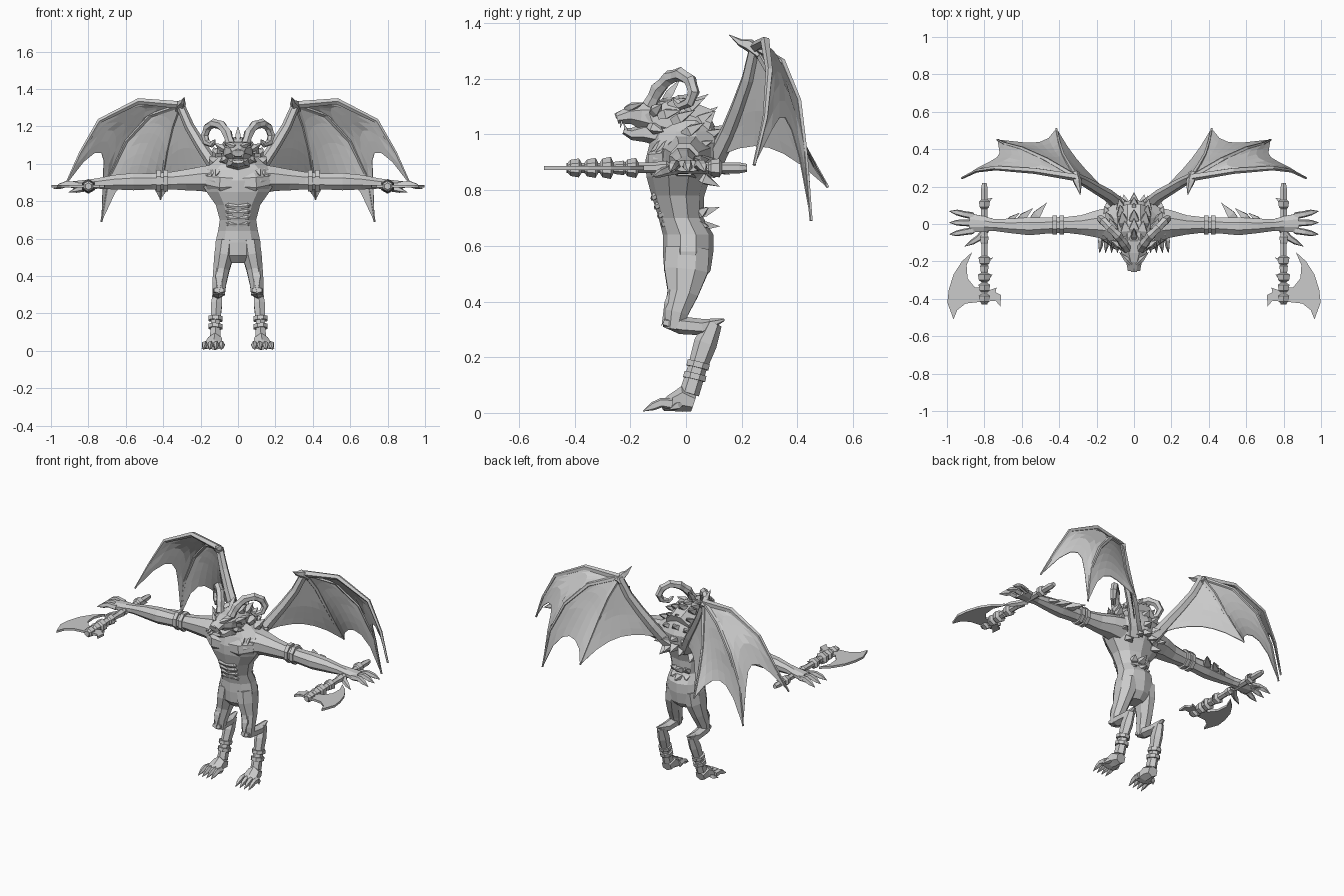
import bpy, bmesh, math
from mathutils import Vector as V

grey = bpy.data.materials.new("stone grey")
grey.diffuse_color = (0.6, 0.6, 0.6, 1)


def finish(bm, name, mirror=True, thick=0):
    bmesh.ops.remove_doubles(bm, verts=bm.verts, dist=0.0005)
    bmesh.ops.recalc_face_normals(bm, faces=bm.faces)
    me = bpy.data.meshes.new(name)
    bm.to_mesh(me)
    bm.free()
    me.materials.append(grey)
    ob = bpy.data.objects.new(name, me)
    bpy.context.collection.objects.link(ob)
    if thick:
        m = ob.modifiers.new("thickness", 'SOLIDIFY')
        m.thickness, m.offset = thick, 0
    if mirror:
        m = ob.modifiers.new("mirror", 'MIRROR')
        m.use_mirror_merge = False
    return ob


def add_tube(bm, pts, n=6, side=(1, 0, 0)):
    """Loft of elliptical rings; each point is x, y, z, radius along side, other radius."""
    c = [V(p[:3]) for p in pts]
    rings = []
    for i, p in enumerate(pts):
        t = (c[min(i + 1, len(c) - 1)] - c[max(i - 1, 0)]).normalized()
        u = V(side) - t * V(side).dot(t)
        if u.length < 0.05:
            u = t.orthogonal()
        u.normalize()
        v = t.cross(u)
        a, b = p[3], p[-1]
        rings.append([bm.verts.new(c[i] + u * a * math.cos(k) + v * b * math.sin(k))
                      for k in [(j + .5) * math.tau / n for j in range(n)]])
    for r, s in zip(rings, rings[1:]):
        for j in range(n):
            bm.faces.new((r[j], r[j - 1], s[j - 1], s[j]))
    bm.faces.new(rings[0])
    bm.faces.new(rings[-1])


def tubes(name, paths, n=6, side=(1, 0, 0), mirror=True):
    bm = bmesh.new()
    for p in paths:
        add_tube(bm, p, n, side)
    return finish(bm, name, mirror)


def spike(base, tip, a, b=None):
    """Leaf-shaped spike, fattest a third of the way along."""
    base, tip = V(base), V(tip)
    b = b or a
    return [(*base, a * .7, b * .7), (*base.lerp(tip, .35), a, b), (*tip, .0004, .0004)]


# torso: height, front, back, half width
body = [(.47, -.04, .05, .05), (.51, -.075, .085, .115), (.58, -.08, .095, .122),
        (.64, -.08, .095, .108), (.70, -.095, .06, .098), (.78, -.12, .062, .12),
        (.85, -.138, .085, .17), (.91, -.14, .115, .205), (.97, -.125, .125, .185),
        (1.01, -.11, .11, .13), (1.05, -.08, .09, .09)]
bm = bmesh.new()
rings = []
for z, f, k, w in body:
    rings.append([bm.verts.new((w * math.cos(a) * 1.04, (f + k) / 2 + (k - f) / 2 * math.sin(a) * 1.04, z))
                  for a in [(j + .5) * math.tau / 10 for j in range(10)]])
for r, s in zip(rings, rings[1:]):
    for j in range(10):
        bm.faces.new((r[j - 1], r[j], s[j], s[j - 1]))
bm.faces.new(rings[0])
bm.faces.new(rings[-1])
finish(bm, "torso", False)

# belly ridges and chest plates
tubes("belly_ridges", [[(0, -.086 - .012 * i, .675 + .032 * i, .006, .01),
                        (.05, -.08 - .012 * i, .68 + .032 * i, .01, .014),
                        (.085, -.045 - .01 * i, .695 + .032 * i, .004, .004)] for i in range(4)], 5, (0, 1, 0))
tubes("chest_muscles", [[(.02, -.12, .9, .02, .045), (.09, -.116, .9, .026, .055),
                         (.16, -.07, .91, .02, .045)]], 6, (0, 1, 0))

# head with muzzle, open jaw, brow, ears, fangs
tubes("head", [[(0, .08, 1.01, .09, .085), (0, -.02, 1.045, .095, .09), (0, -.10, 1.06, .085, .07),
                (0, -.16, 1.068, .072, .052), (0, -.20, 1.07, .045, .036), (0, -.248, 1.058, .036, .02)]], 8, mirror=False)
tubes("jaw", [[(0, -.08, 1.0, .075, .045), (0, -.15, 1.008, .062, .035), (0, -.195, 1.002, .045, .022),
               (0, -.225, 1.012, .034, .01)]], 6, mirror=False)
tubes("brow_and_ears", [spike((.015, -.215, 1.092), (.08, -.15, 1.115), .016),
                        spike((.07, -.12, 1.075), (.128, -.085, 1.11), .016, .024),
                        spike((.055, -.13, 1.03), (.1, -.08, 1.01), .024)], 5)
tubes("fangs", [spike((.024, -.212, 1.01), (.027, -.225, 1.042), .007),
                spike((.026, -.23, 1.05), (.026, -.236, 1.024), .006)], 4)
tubes("nose", [[(0, -.23, 1.075, .022, .012), (0, -.254, 1.066, .018, .01)]], 6, mirror=False)

# curled horns, with alternate radii for the growth ridges
path = [(.04, -.13, 1.105), (.058, -.1, 1.165), (.088, -.06, 1.205), (.13, -.02, 1.217), (.162, .015, 1.195),
        (.178, .028, 1.152), (.168, .012, 1.115), (.14, -.02, 1.103), (.122, -.045, 1.128)]
horn = []
for i in range(len(path) - 1):
    p, q = V(path[i]), V(path[i + 1])
    r = .028 * (1 - (i / 9) ** 2 * .7)
    horn += [(*p, r), (*p.lerp(q, .5), r * .84)]
horn.append((*path[-1], .003))
tubes("horn", [horn], 6, (.6, -.7, 0))

# mane of overlapping tufts from crown to back
tufts = []
for y, z, w, dy, dz in ((-.10, 1.105, .06, .07, .03), (-.05, 1.115, .10, .08, .03), (.0, 1.095, .13, .08, .05),
                        (.04, 1.05, .15, .075, .05), (.075, 1.0, .16, .07, .035), (.09, .945, .15, .075, .0),
                        (.09, .90, .11, .08, -.03)):
    for j in range(-2, 3):
        x, drop = w * j / 2 * .8, .012 * j * j
        tufts.append(spike((x, y - drop, z - drop), (x * 1.25, y + dy - drop, z + dz - drop * 1.2), .036, .024))
tufts.append(spike((0, -.08, 1.12), (0, -.02, 1.2), .02))
for s in (-1, 1):
    for i in range(4):
        tufts.append(spike((s * (.10 + .025 * i), -.085 + .025 * i, .975), (s * (.12 + .025 * i), -.13 + .02 * i, .935), .02, .015))
tubes("mane", tufts, 4, mirror=False)
tubes("lower_back_tufts", [spike((x, .04, z), (x * 1.4, .122 - abs(x), z + dz), .03, .022)
                           for x in (-.04, 0, .04) for z, dz in ((.675, -.005), (.71, .03))], 4, mirror=False)

# arms, bands and elbow fur
tubes("arm", [[(.12, 0, .92, .1, .085), (.2, 0, .92, .078, .07), (.28, -.005, .914, .056, .06),
               (.36, -.005, .91, .046, .05), (.46, -.008, .906, .046, .046), (.56, -.012, .905, .052, .05),
               (.66, -.01, .902, .042, .042), (.75, -.005, .895, .034, .03), (.80, 0, .89, .044, .028),
               (.88, .005, .887, .056, .022)]], 8, (0, 1, 0))
tubes("arm_band", [[(x - .012, -.005, .91, .056, .062), (x + .012, -.005, .91, .056, .062)] for x in (.385, .425)], 8, (0, 1, 0))
tubes("arm_fur", [spike((.55, .015, .905), (.465, .115, .91), .03, .026),
                  spike((.62, .015, .905), (.54, .085, .91), .026, .024),
                  spike((.68, .01, .9), (.61, .06, .905), .02, .016),
                  spike((.84, .03, .89), (.93, .075, .885), .018)], 4)

# clawed fingers and thumb
tubes("fingers", [[(.86, y, .887, .02), (.915, y * 1.25, .894, .018), (.95, y * 1.45, .882, .016), (.988, y * 1.6, .866, .001)]
                  for y in (-.035, .005, .043)] +
      [[(.79, -.03, .878, .02), (.83, -.075, .868, .018), (.865, -.097, .86, .015), (.905, -.12, .848, .001)]], 5, (0, 0, 1))

# reverse-jointed legs
tubes("thigh", [[(.065, .005, .59, .055, .085), (.075, .0, .51, .056, .085), (.09, -.012, .43, .046, .06),
                 (.1, -.035, .36, .04, .046), (.102, -.045, .30, .034, .034)]], 8)
tubes("shin", [[(.102, -.08, .325, .03, .016), (.104, -.02, .315, .036, .032), (.108, .06, .308, .034, .03),
                (.11, .138, .335, .012, .004)]], 6)
tubes("hind_shank", [[(.11, .1, .322, .026, .03), (.114, .07, .25, .034, .042), (.12, .04, .16, .028, .034),
                      (.122, .012, .07, .032, .036)]], 6)
tubes("knee_guard", [spike((.1, -.05, .44), (.102, -.088, .31), .028, .02)], 4)
tubes("ankle_band", [[(.12, .046 - i * .012, .183 - .042 * i, .04, .044), (.121, .041 - i * .012, .162 - .042 * i, .04, .044)]
                     for i in range(2)], 8)
tubes("foot", [[(.122, .028, .036, .034, .032), (.124, -.015, .05, .042, .046), (.128, -.055, .034, .052, .03),
                (.13, -.085, .022, .05, .016)]], 6)
tubes("toe", [[(x, -.05, .032, .016, .022), (x * 1.02, -.09, .036, .016, .018), (x * 1.03, -.118, .024, .013, .016),
               (x * 1.05, -.155, .006, .001, .001)] for x in (.085, .115, .145, .175)], 5)
tubes("dew_claw", [spike((.16, -.02, .03), (.195, -.06, .012), .016)], 4)

# wings: arm bone plus three finger bones, shared wrist
wrist = (.31, .25, 1.315)
A = [wrist, (.53, .285, 1.335), (.74, .30, 1.23), (.84, .285, 1.06), (.92, .245, .89)]
B = [wrist, (.47, .345, 1.26), (.6, .405, 1.12), (.69, .43, .93), (.73, .45, .69)]
C = [wrist, (.35, .315, 1.2), (.38, .37, 1.07), (.40, .435, .94), (.415, .51, .81)]
D = [wrist, (.26, .225, 1.2), (.2, .19, 1.10), (.14, .155, 1.01), (.085, .11, .92)]


def along(path, s):
    i = min(int(s * 4), 3)
    return V(path[i]).lerp(V(path[i + 1]), s * 4 - i)


def bone(path, r0, r1):
    return [(*p, r0 + (r1 - r0) * i / 4) for i, p in enumerate(path)]


tubes("wing_arm", [[(.05, .07, .88, .05)] + bone(D[::-1], .036, .024)], 6, (0, 1, 0))
tubes("wing_fingers", [bone(A, .021, .006), bone(B, .016, .006), bone(C, .016, .006)], 5, (0, 1, 0))
tubes("wing_thumb", [[(.315, .27, 1.29, .026), (.302, .225, 1.322, .024), (.295, .195, 1.33, .014), (.287, .155, 1.358, .001)]], 5)
bm = bmesh.new()
ROWS, COLS = 8, 6
for P, Q, scallop in ((A, B, .34), (B, C, .25), (C, D, .2)):
    grid = []
    for i in range(ROWS + 1):
        row = []
        for j in range(COLS + 1):
            t = j / COLS
            s = i / ROWS * (1 - scallop * (4 * t * (1 - t)) ** .8)
            row.append(bm.verts.new(along(P, s).lerp(along(Q, s), t)))
        grid.append(row)
    for i in range(ROWS):
        for j in range(COLS):
            bm.faces.new((grid[i][j], grid[i][j + 1], grid[i + 1][j + 1], grid[i + 1][j]))
bmesh.ops.remove_doubles(bm, verts=bm.verts, dist=.0005)
finish(bm, "wing_membrane", thick=.004)

# axes held level, pointing forward
tubes("axe_shaft", [[(.8, .22, .88, .014), (.8, .19, .88, .02), (.8, -.43, .88, .018)]], 6)
tubes("axe_collar", [[(.8, y + .02, .88, .018), (.8, y + .01, .88, r), (.8, y - .02, .88, r * .85), (.8, y - .03, .88, .018)]
                     for y, r in ((.11, .034), (-.08, .026), (-.19, .036), (-.235, .026), (-.28, .04), (-.335, .036), (-.395, .034))], 6)
tubes("axe_barbs", [spike((.79, y, .88), (.755, y + .02, .88), .014) for y in (.12, -.2, -.29)], 4)
for name, pts in {
    "axe_blade": [(.865, -.15), (.92, -.2), (.965, -.27), (.99, -.35), (.998, -.42), (.965, -.51), (.945, -.46),
                  (.90, -.425), (.81, -.415), (.81, -.34), (.85, -.34), (.89, -.29), (.895, -.22)],
    "axe_back_spur": [(.79, -.36), (.735, -.34), (.74, -.365), (.71, -.38), (.715, -.44), (.74, -.41), (.79, -.415)],
}.items():
    bm = bmesh.new()
    bm.faces.new([bm.verts.new((x, y, .88)) for x, y in pts])
    bmesh.ops.triangulate(bm, faces=bm.faces)
    finish(bm, name, thick=.014)
